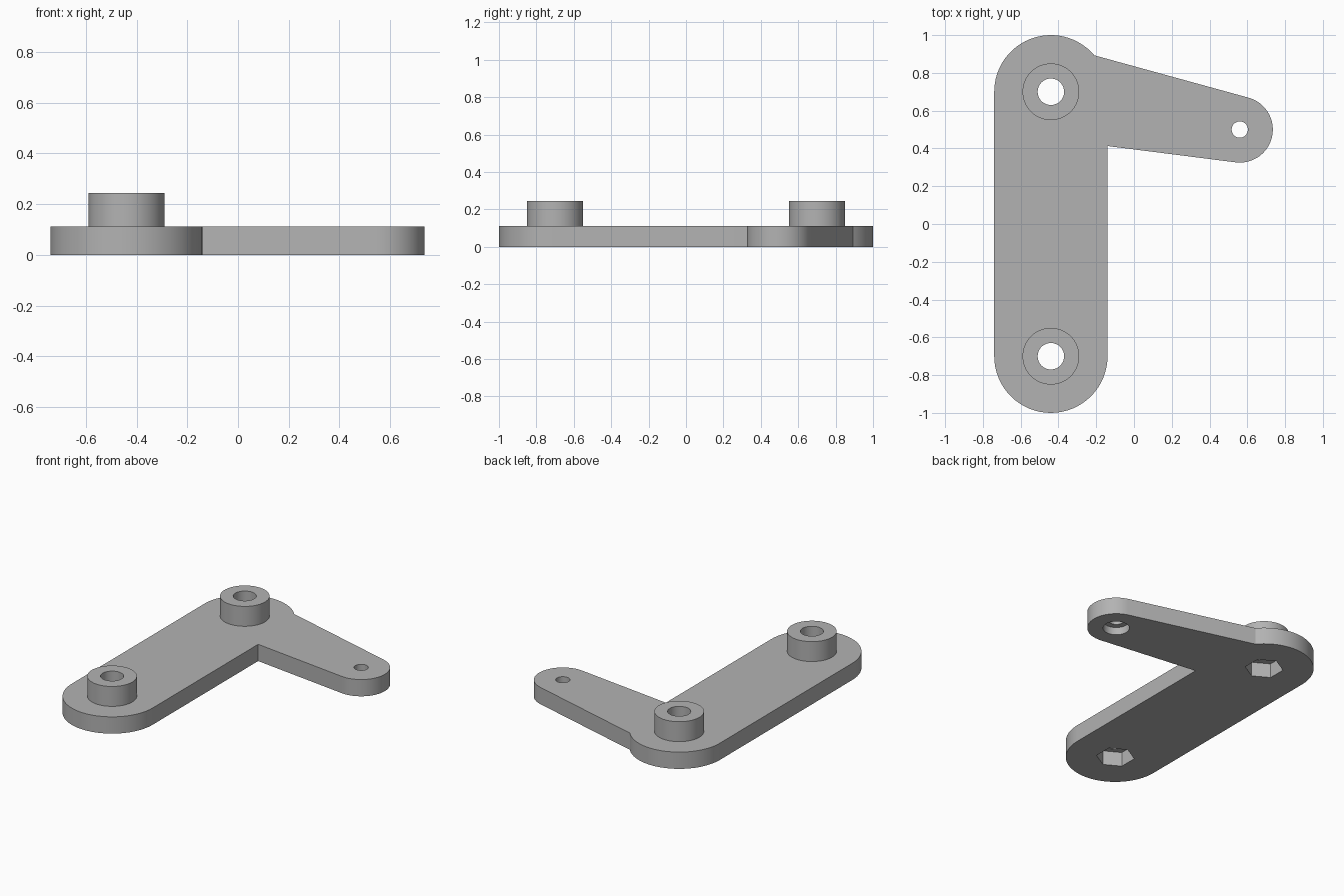
import bpy, bmesh, math
from mathutils import Vector

cube = bpy.data.objects.get("Cube")
if cube:
    bpy.data.objects.remove(cube)

PLATE_TOP, BOSS_TOP = 0.112, 0.245
BACK, FRONT, TIP = (-0.44, 0.7), (-0.44, -0.7), (0.56, 0.5)

grey = bpy.data.materials.new("plain grey")
grey.use_nodes = True
colour = (0.45, 0.45, 0.45, 1)
grey.diffuse_color = colour
grey.node_tree.nodes["Principled BSDF"].inputs["Base Color"].default_value = colour


def extrude(name, outline, z0, z1):
    """Solid made by raising a flat outline from z0 to z1."""
    bm = bmesh.new()
    face = bm.faces.new([bm.verts.new((x, y, z0)) for x, y in outline])
    top = bmesh.ops.extrude_face_region(bm, geom=[face])["geom"]
    moved = [v for v in top if isinstance(v, bmesh.types.BMVert)]
    bmesh.ops.translate(bm, verts=moved, vec=(0, 0, z1 - z0))
    bmesh.ops.recalc_face_normals(bm, faces=bm.faces)
    mesh = bpy.data.meshes.new(name)
    bm.to_mesh(mesh)
    bm.free()
    mesh.materials.append(grey)
    obj = bpy.data.objects.new(name, mesh)
    bpy.context.collection.objects.link(obj)
    return obj


def arc(centre, radius, start, sweep, steps):
    return [(centre[0] + radius * math.cos(start + sweep * i / steps),
             centre[1] + radius * math.sin(start + sweep * i / steps))
            for i in range(steps + 1)]


def link_outline(a, ra, b, rb):
    """Two circles joined by their outer tangent lines."""
    d = Vector(b) - Vector(a)
    heading = math.atan2(d.y, d.x)
    spread = math.acos((ra - rb) / d.length)
    return (arc(b, rb, heading - spread, 2 * spread, 32)
            + arc(a, ra, heading + spread, 2 * (math.pi - spread), 40))


def cylinder(name, centre, radius, z0, z1, sides=64, turn=0.0):
    return extrude(name, arc(centre, radius, turn, math.tau, sides)[:-1], z0, z1)


def combine(target, tool, operation):
    mod = target.modifiers.new(operation.lower(), "BOOLEAN")
    mod.operation, mod.solver, mod.object = operation, "EXACT", tool
    bpy.context.view_layer.objects.active = target
    bpy.ops.object.modifier_apply(modifier=mod.name)
    bpy.data.objects.remove(tool)


# Main bar with the tapered side arm
bracket = extrude("bracket", link_outline(BACK, 0.3, FRONT, 0.3), 0, PLATE_TOP)
combine(bracket, extrude("side_arm", link_outline(BACK, 0.247, TIP, 0.175), 0, PLATE_TOP), "UNION")

# Raised bosses, each with a through hole and a hexagonal nut pocket below
for centre in (BACK, FRONT):
    combine(bracket, cylinder("boss", centre, 0.15, 0.05, BOSS_TOP), "UNION")
    combine(bracket, cylinder("bolt_hole", centre, 0.07, -0.1, 0.4), "DIFFERENCE")
    combine(bracket, cylinder("nut_pocket", centre, 0.116, -0.1, 0.095, 6, math.pi / 2), "DIFFERENCE")

# Arm hole with a round counterbore below
combine(bracket, cylinder("arm_hole", TIP, 0.043, -0.1, 0.3), "DIFFERENCE")
combine(bracket, cylinder("arm_counterbore", TIP, 0.08, -0.1, 0.05), "DIFFERENCE")

# Smooth the round walls, keep the rims crisp
bpy.ops.object.select_all(action="DESELECT")
bracket.select_set(True)
bpy.context.view_layer.objects.active = bracket
bpy.ops.object.shade_smooth_by_angle(angle=math.radians(30))
